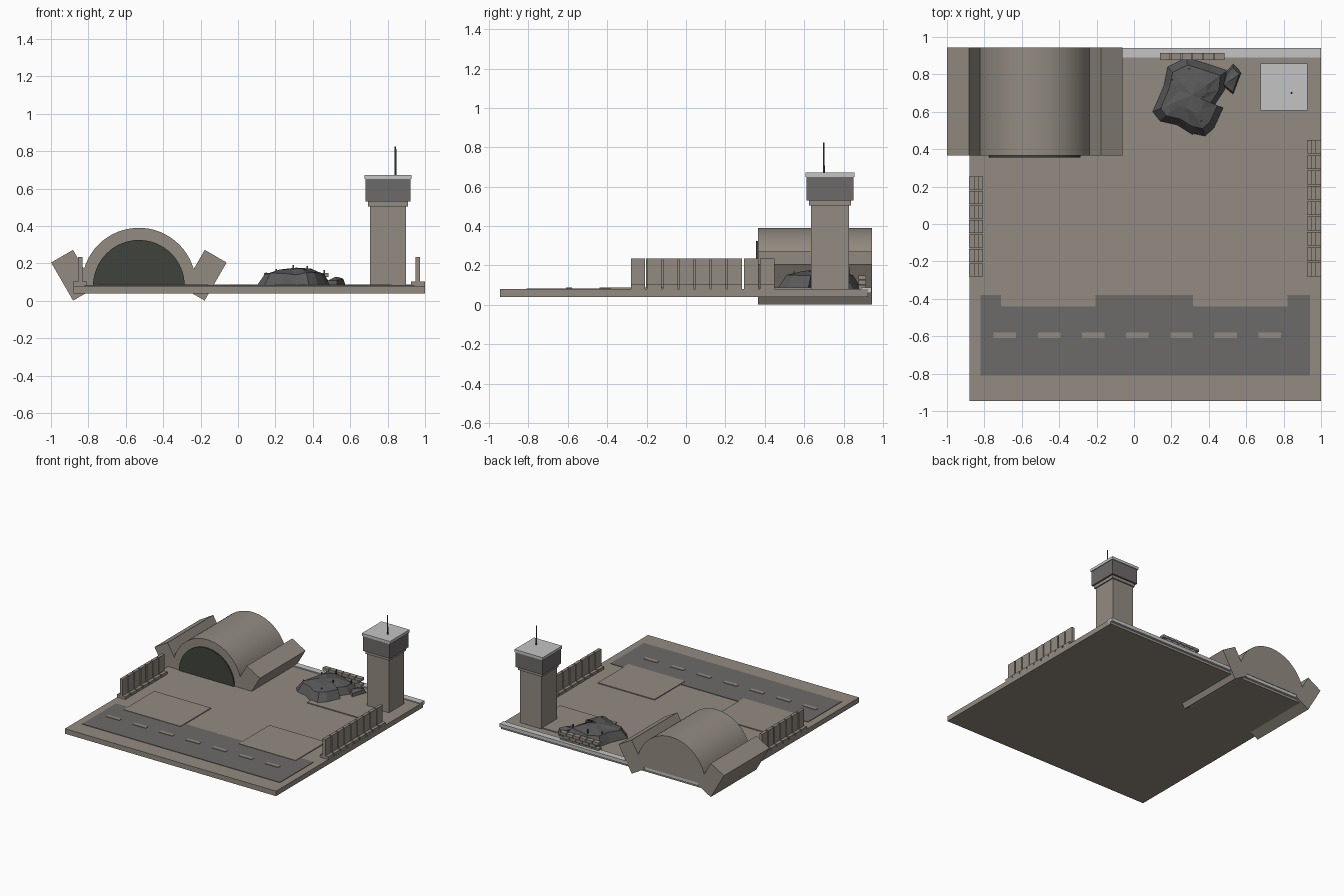
import bpy, bmesh, math, random
from mathutils import Vector

random.seed(4)
cube = bpy.data.objects.get("Cube")
if cube:
    bpy.data.objects.remove(cube, do_unlink=True)


def material(name, r, g, b):
    m = bpy.data.materials.new(name)
    m.use_nodes = True
    m.diffuse_color = (r, g, b, 1)
    m.node_tree.nodes["Principled BSDF"].inputs["Base Color"].default_value = (r, g, b, 1)
    return m


CONCRETE = material("warm concrete", 0.29, 0.26, 0.22)
ASPHALT = material("dark asphalt", 0.155, 0.145, 0.14)
PALE = material("pale grey", 0.55, 0.55, 0.56)
DOOR = material("dark green door", 0.05, 0.056, 0.045)
NET = material("charcoal netting", 0.1, 0.1, 0.1)


def finish(name, bm, mat):
    bmesh.ops.recalc_face_normals(bm, faces=bm.faces[:])
    mesh = bpy.data.meshes.new(name)
    bm.to_mesh(mesh)
    bm.free()
    mesh.materials.append(mat)
    ob = bpy.data.objects.new(name, mesh)
    bpy.context.collection.objects.link(ob)
    return ob


def add_box(bm, x, y, z):
    """Box from (low, high) spans."""
    vs = bmesh.ops.create_cube(bm, size=1)["verts"]
    for v in vs:
        for i, (lo, hi) in enumerate((x, y, z)):
            v.co[i] = lo if v.co[i] < 0 else hi


def box(name, x, y, z, mat):
    bm = bmesh.new()
    add_box(bm, x, y, z)
    return finish(name, bm, mat)


def prism(name, points, y, mat):
    """Extrude an x-z outline along y."""
    bm = bmesh.new()
    face = bm.faces.new([bm.verts.new((px, y[0], pz)) for px, pz in points])
    geo = bmesh.ops.extrude_face_region(bm, geom=[face])["geom"]
    moved = [g for g in geo if isinstance(g, bmesh.types.BMVert)]
    bmesh.ops.translate(bm, verts=moved, vec=(0, y[1] - y[0], 0))
    return finish(name, bm, mat)


def half_disc(cx, cz, r, steps=32):
    return [(cx + r * math.cos(math.pi * i / steps), cz + r * math.sin(math.pi * i / steps))
            for i in range(steps + 1)]


# Ground, rear kerb, runway, pads
box("ground_slab", (-0.88, 1.0), (-0.945, 0.925), (0.04, 0.08), CONCRETE)
box("rear_kerb", (-0.88, 1.0), (0.89, 0.942), (0.06, 0.088), PALE)
box("runway", (-0.82, 0.94), (-0.81, -0.38), (0.075, 0.084), ASPHALT)
for i in range(7):
    x = -0.69 + 0.236 * i
    box("runway_dash", (x - 0.06, x + 0.06), (-0.61, -0.58), (0.08, 0.088), CONCRETE)
for x, y in ((-0.71, -0.44), (0.315, -0.44), (0.315, 0.43), (-0.71, 0.43)):
    box("parking_pad", (x, x + 0.505), (y, y + 0.39), (0.075, 0.087), CONCRETE)

# Arched hangar with tilted side buttresses
HX = -0.53
arch = prism("hangar_arch", half_disc(HX, 0.085, 0.305), (0.365, 0.945), CONCRETE)
prism("hangar_door", half_disc(HX, 0.08, 0.245), (0.355, 0.366), DOOR)
for side in (-1, 1):
    a = math.radians(30) * side
    outline = []
    for u, w in ((-1, -1), (1, -1), (1, 1), (-1, 1)):
        px, pz = u * 0.0675, w * 0.1175
        outline.append((HX + side * 0.352 + px * math.cos(a) + pz * math.sin(a),
                        0.1365 - px * math.sin(a) + pz * math.cos(a)))
    prism("hangar_buttress", outline, (0.365, 0.945), CONCRETE)

# Control tower
TX, TY = 0.802, 0.732
for name, r, z, mat in (("tower_shaft", 0.097, (0.08, 0.51), CONCRETE),
                        ("tower_collar", 0.106, (0.505, 0.535), CONCRETE),
                        ("tower_cabin", 0.119, (0.53, 0.652), ASPHALT),
                        ("tower_roof", 0.125, (0.65, 0.672), PALE)):
    box(name, (TX - r, TX + r), (TY - r, TY + r), z, mat)
bm = bmesh.new()
bmesh.ops.create_cone(bm, cap_ends=True, segments=8, radius1=0.005, radius2=0.004, depth=0.16)
bmesh.ops.translate(bm, verts=bm.verts[:], vec=(0.842, 0.7, 0.745))
finish("tower_antenna", bm, NET)

# Blast wall rows made of T-shaped segments
for name, x, y0, count, pitch in (("left_blast_wall", 0.962, -0.28, 9, 0.082),
                                  ("right_blast_wall", -0.844, -0.28, 7, 0.0775)):
    bm = bmesh.new()
    for i in range(count):
        y = (y0 + i * pitch, y0 + (i + 1) * pitch - 0.009)
        add_box(bm, (x - 0.037, x + 0.037), y, (0.078, 0.102))
        add_box(bm, (x - 0.012, x + 0.012), y, (0.1, 0.235))
    finish(name, bm, CONCRETE)

# Staggered sandbag wall
bm = bmesh.new()
for row in range(3):
    for i in range(6 - row % 2):
        x = 0.14 + i * 0.058 + 0.029 * (row % 2)
        z = 0.08 + row * 0.024
        add_box(bm, (x, x + 0.053), (0.876, 0.913), (z, z + 0.021))
finish("sandbag_wall", bm, CONCRETE)


def draped_net(name, outline, centre, shoulder, peak):
    """Faceted cloth: ground edge, shoulder ring, inner ring and a peak."""
    bm = bmesh.new()
    c = Vector(centre)
    rings = []
    for scale, z, jitter in ((1, 0.08, 0), (0.8, shoulder, 0.008), (0.42, peak - 0.01, 0.007)):
        ring = []
        for p in outline:
            q = c + (Vector(p) - c) * scale
            ring.append(bm.verts.new((q.x, q.y, z + random.uniform(-jitter, jitter))))
        rings.append(ring)
    top = bm.verts.new((c.x, c.y, peak))
    n = len(outline)
    for i in range(n):
        j = (i + 1) % n
        for low, high in zip(rings, rings[1:]):
            bm.faces.new((low[i], low[j], high[j]))
            bm.faces.new((low[i], high[j], high[i]))
        bm.faces.new((rings[-1][i], rings[-1][j], top))
    bm.faces.new(rings[0])
    return finish(name, bm, NET)


# Camouflage netting and its support poles
draped_net("camouflage_net",
           [(0.10, 0.60), (0.16, 0.74), (0.18, 0.84), (0.28, 0.89), (0.38, 0.86), (0.5, 0.82),
            (0.49, 0.72), (0.43, 0.63), (0.48, 0.62), (0.43, 0.51), (0.38, 0.465), (0.31, 0.48),
            (0.23, 0.53), (0.14, 0.55)], (0.31, 0.69), 0.145, 0.177)
draped_net("net_flap", [(0.47, 0.74), (0.53, 0.69), (0.575, 0.81), (0.53, 0.855), (0.49, 0.81)],
           (0.52, 0.77), 0.115, 0.128)
for x, y, z in ((0.15, 0.62, 0.15), (0.205, 0.77, 0.17), (0.295, 0.83, 0.19),
                (0.37, 0.68, 0.185), (0.46, 0.78, 0.165), (0.36, 0.55, 0.17)):
    box("net_pole", (x - 0.004, x + 0.004), (y - 0.004, y + 0.004), (0.08, z), NET)

# Smooth the vault while keeping its end edges crisp
bpy.ops.object.select_all(action="DESELECT")
arch.select_set(True)
bpy.context.view_layer.objects.active = arch
bpy.ops.object.shade_smooth_by_angle(angle=math.radians(30))
